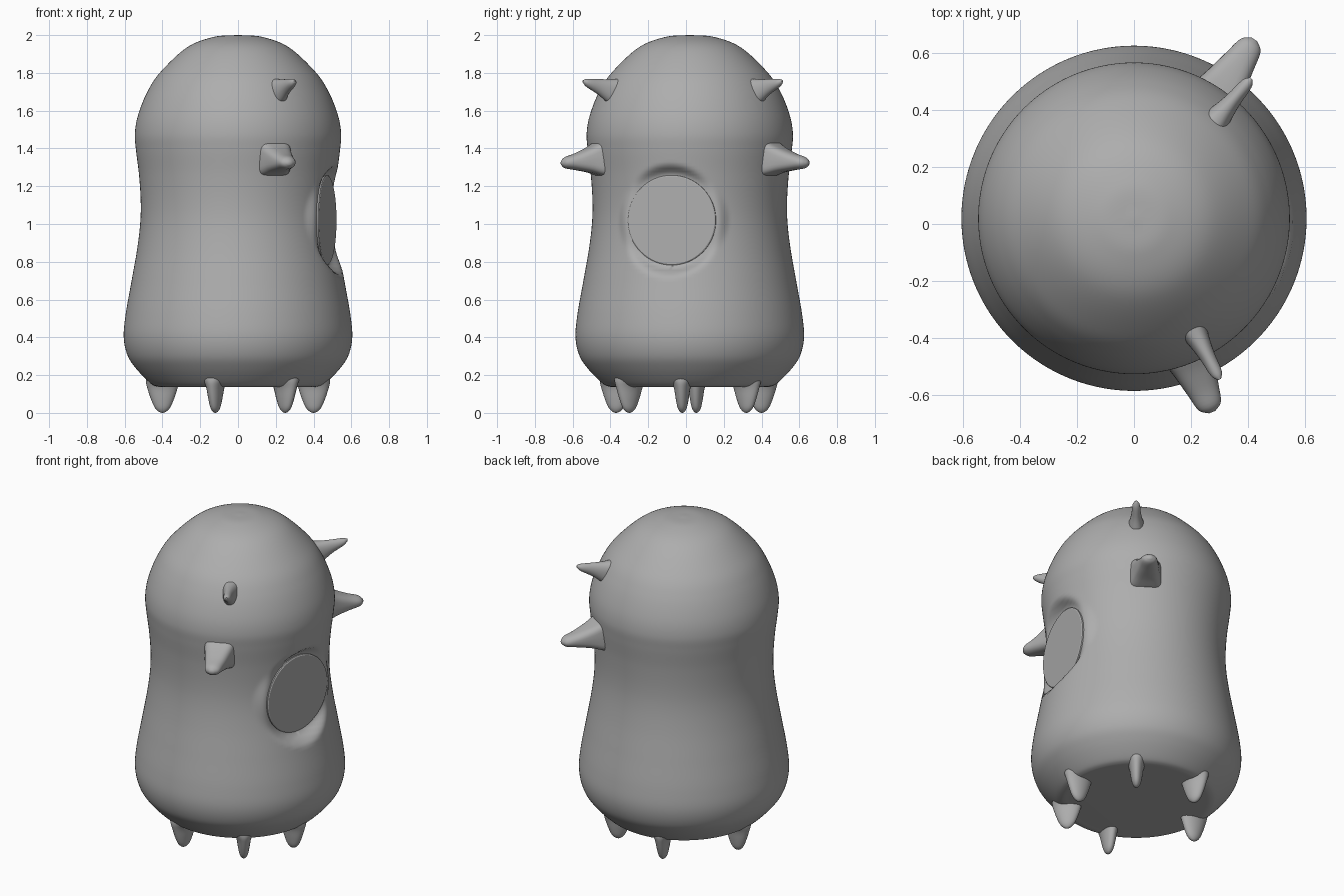
import bpy, bmesh, math
from mathutils import Vector

if "Cube" in bpy.data.objects:
    bpy.data.objects.remove(bpy.data.objects["Cube"])

CY = 0.02                      # body axis sits slightly behind the origin
AXIS = -6                      # heading (degrees) of the creature's facing direction

grey = bpy.data.materials.new("dark_grey")
grey.diffuse_color = (0.42, 0.42, 0.42, 1)
grey.use_nodes = True
grey.node_tree.nodes["Principled BSDF"].inputs["Base Color"].default_value = grey.diffuse_color


def finish(name, bm, angle=50):
    bmesh.ops.recalc_face_normals(bm, faces=bm.faces)
    me = bpy.data.meshes.new(name)
    bm.to_mesh(me)
    bm.free()
    me.materials.append(grey)
    ob = bpy.data.objects.new(name, me)
    bpy.context.collection.objects.link(ob)
    bpy.ops.object.select_all(action='DESELECT')
    ob.select_set(True)
    bpy.context.view_layer.objects.active = ob
    bpy.ops.object.shade_smooth_by_angle(angle=math.radians(angle))
    return ob


def frame(deg):
    a = math.radians(deg)
    return Vector((math.cos(a), math.sin(a), 0)), Vector((-math.sin(a), math.cos(a), 0))


def smooth_path(pts, steps=5):
    """Catmull-Rom curve through points of any dimension."""
    p = [Vector(q) for q in pts]
    p = [2 * p[0] - p[1]] + p + [2 * p[-1] - p[-2]]
    out = []
    for i in range(1, len(p) - 2):
        a, b, c, d = p[i - 1:i + 3]
        for s in range(steps):
            t = s / steps
            out.append(0.5 * (2 * b + (c - a) * t + (2 * a - 5 * b + 4 * c - d) * t * t
                              + (3 * b - a - 3 * c + d) * t ** 3))
    return out + [p[-2]]


def loft(rings):
    """Skin equal-length rings of points and cap both ends."""
    bm = bmesh.new()
    rows = [[bm.verts.new(co) for co in ring] for ring in rings]
    n = len(rows[0])
    for r0, r1 in zip(rows, rows[1:]):
        for i in range(n):
            j = (i + 1) % n
            bm.faces.new((r0[i], r0[j], r1[j], r1[i]))
    bm.faces.new(rows[0])
    bm.faces.new(rows[-1])
    return bm


def oval(c, u, v, a, b, power, n=32):
    """Superellipse ring: power 2 is round, larger is squarer."""
    pts = []
    for i in range(n):
        t = 2 * math.pi * i / n
        ct, st = math.cos(t), math.sin(t)
        pts.append(c + u * math.copysign(abs(ct) ** (2 / power), ct) * a
                   + v * math.copysign(abs(st) ** (2 / power), st) * b)
    return pts


# Body: lathed pear shape with a flat underside and rounded lower rim
profile = [(0.38, 0.137), (0.43, 0.14), (0.47, 0.163), (0.54, 0.235), (0.585, 0.305), (0.605, 0.40),
           (0.595, 0.52), (0.565, 0.69), (0.535, 0.86), (0.518, 1.0), (0.515, 1.12), (0.524, 1.26),
           (0.54, 1.39), (0.546, 1.48), (0.528, 1.58), (0.48, 1.70), (0.41, 1.805), (0.27, 1.935),
           (0.13, 1.99), (0.01, 2.0)]
X, Y, Z = Vector((1, 0, 0)), Vector((0, 1, 0)), Vector((0, 0, 1))
body = loft([oval(Vector((0, CY, z)), X, Y, r, r, 2, 224) for r, z in smooth_path(profile, 8)])

# Flatten the body softly around the round face plate
PLATE_R, PLATE_D, PLATE_Z, BLEND_R = 0.238, 0.485, 1.02, 0.30
n, t = frame(-11.5)
for v in body.verts:
    p = v.co - Vector((0, CY, PLATE_Z))
    d = p.dot(n)
    if d < 0.2:
        continue
    rho = math.hypot(p.dot(t), p.z)
    w = min(max((BLEND_R - rho) / (BLEND_R - PLATE_R), 0), 1)
    w = w * w * (3 - 2 * w)
    v.co += n * (PLATE_D - 0.012 - d) * w
finish("body", body)

# Round face plate
c = Vector((0, CY, PLATE_Z))
finish("face_plate", loft([oval(c + n * d, t, Z, r, r, 2, 64) for d, r in
                           ((0.44, PLATE_R), (PLATE_D - 0.004, PLATE_R), (PLATE_D, PLATE_R - 0.006))]), 30)


# Side spikes: stations are (distance, height, half width, half height, squareness)
def spike(name, deg, stations, stretch=1):
    n, t = frame(deg)
    rings = [oval(Vector((0, CY, z)) + n * (0.5 + (d - 0.5) * stretch), t, Z, a, b, k)
             for d, z, a, b, k in smooth_path(stations, 4)]
    finish(name, loft(rings))


big = [(0.42, 1.35, 0.099, 0.102, 5), (0.50, 1.35, 0.094, 0.098, 5), (0.575, 1.34, 0.075, 0.068, 3.5),
       (0.65, 1.33, 0.057, 0.045, 2.5), (0.71, 1.325, 0.042, 0.03, 2), (0.733, 1.323, 0.012, 0.01, 2)]
small = [(0.42, 1.69, 0.055, 0.08, 2.5), (0.48, 1.70, 0.04, 0.066, 2.3), (0.545, 1.725, 0.028, 0.042, 2),
         (0.615, 1.746, 0.021, 0.022, 2), (0.64, 1.755, 0.006, 0.007, 2)]
for side, s, k in (("front", -1, 1), ("back", 1, 1.1)):
    spike(side + "_arm_spike", AXIS + s * 62, big, k)
    spike(side + "_ear_spike", AXIS + s * 56, small)

# Six blade-like feet, long in the radial direction, flaring into the body
foot = [(0.20, 0.085, 0.085), (0.165, 0.088, 0.058), (0.13, 0.08, 0.043), (0.075, 0.062, 0.034),
        (0.03, 0.042, 0.025), (0.008, 0.022, 0.014), (0.0, 0.004, 0.003)]
spots = [(0.40, -0.02), (-0.40, 0.055), (0.25, 0.32), (0.25, -0.30), (-0.12, 0.40), (-0.12, -0.37)]
for i, (x, y) in enumerate(spots):
    n, t = frame(math.degrees(math.atan2(y - CY, x)))
    finish(f"foot_{i + 1}", loft([oval(Vector((x, y, max(z, 0))), n, t, a, b, 2)
                                  for z, a, b in smooth_path(foot, 4)]))
